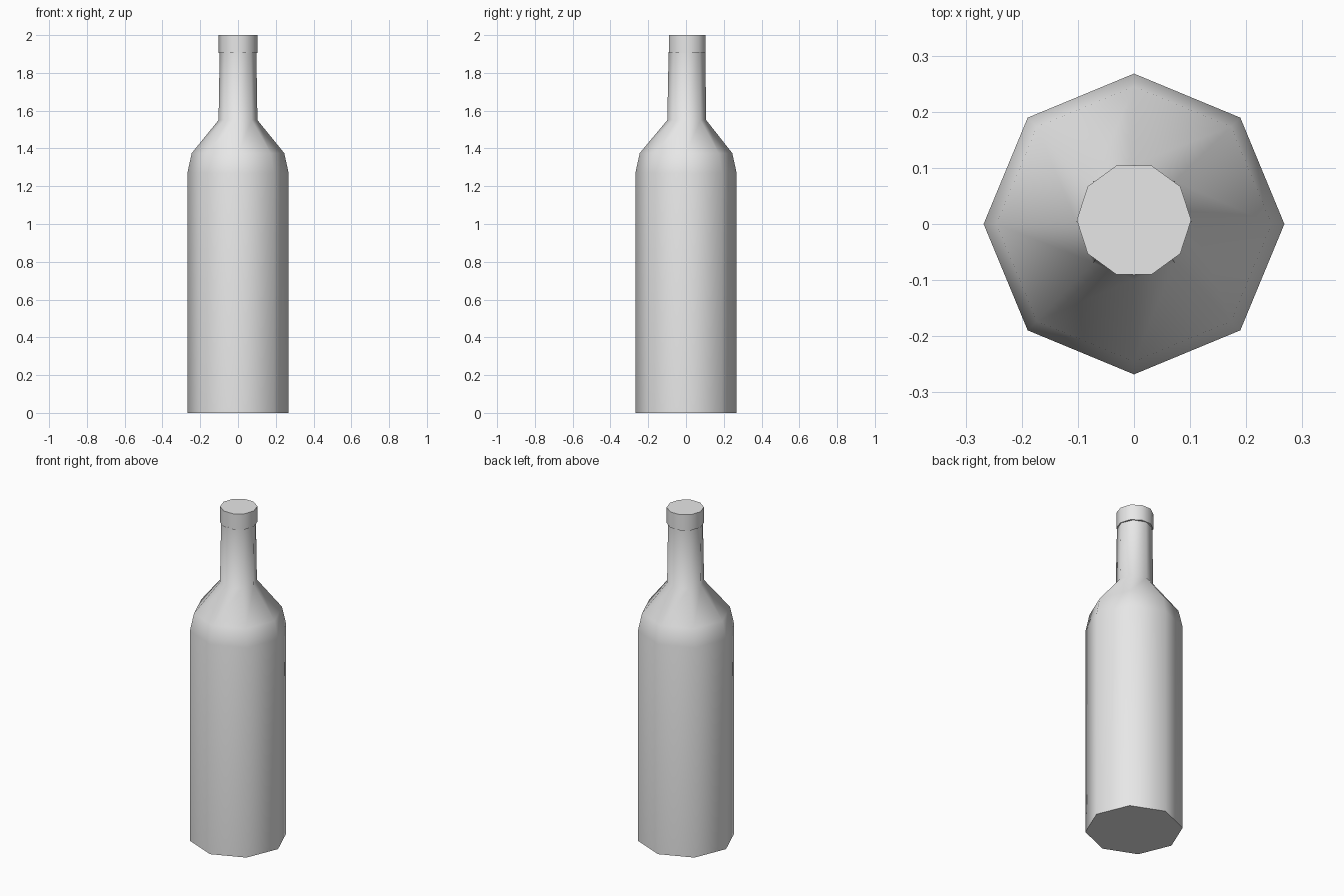
import bpy
import math

cube = bpy.data.objects.get("Cube")
if cube:
    bpy.data.objects.remove(cube, do_unlink=True)

# Single flat glass colour
glass = bpy.data.materials.new("light_grey")
glass.use_nodes = True
grey = (0.8, 0.8, 0.8, 1)
glass.diffuse_color = grey
glass.node_tree.nodes["Principled BSDF"].inputs["Base Color"].default_value = grey


def turned(name, profile, sides):
    """Closed solid made by turning (radius, height, y offset) rings about z."""
    verts = []
    for radius, z, y in profile:
        for i in range(sides):
            a = math.tau * i / sides
            verts.append((radius * math.cos(a), radius * math.sin(a) + y, z))
    faces = [tuple(reversed(range(sides)))]
    for r in range(len(profile) - 1):
        for i in range(sides):
            j = (i + 1) % sides
            a, b = r * sides, (r + 1) * sides
            faces.append((a + i, a + j, b + j, b + i))
    faces.append(tuple(range(len(verts) - sides, len(verts))))
    mesh = bpy.data.meshes.new(name)
    mesh.from_pydata(verts, [], faces)
    mesh.materials.append(glass)
    obj = bpy.data.objects.new(name, mesh)
    bpy.context.collection.objects.link(obj)
    bpy.ops.object.select_all(action="DESELECT")
    obj.select_set(True)
    bpy.context.view_layer.objects.active = obj
    bpy.ops.object.shade_smooth_by_angle(angle=math.radians(60))
    return obj


# Octagonal body, shoulder and tapering neck
turned("bottle_body", [
    (0.268, 0, 0),
    (0.268, 1.27, 0),
    (0.245, 1.375, 0),
    (0.103, 1.55, 0.004),
    (0.097, 1.91, 0.005),
], 8)

# Ten-sided cap, seated slightly off the bottle's axis
turned("bottle_cap", [
    (0.102, 1.905, 0.007),
    (0.102, 2.0, 0.007),
], 10)
